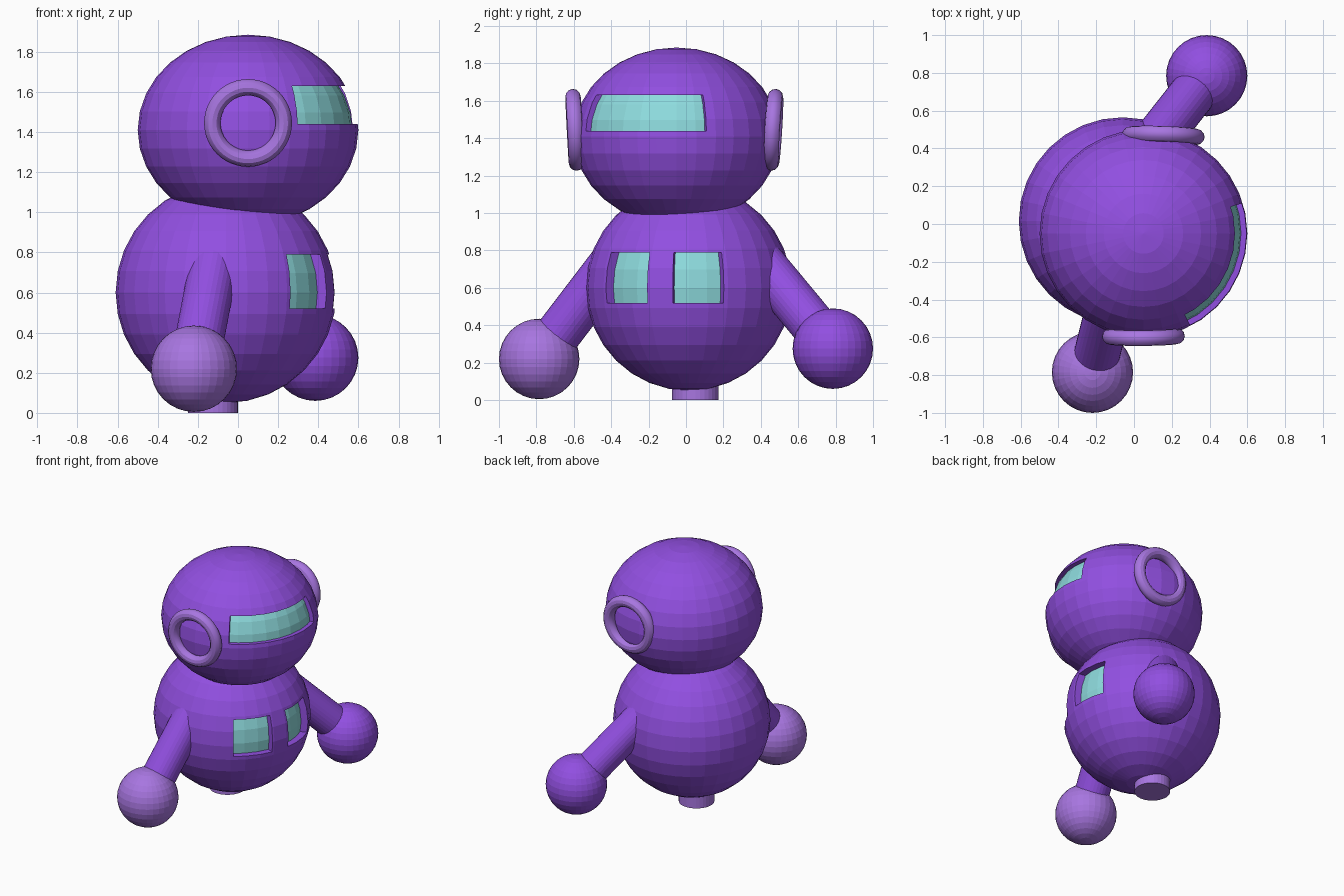
import bpy, bmesh
from math import radians, cos, sin
from mathutils import Vector

cube = bpy.data.objects.get("Cube")
if cube:
    bpy.data.objects.remove(cube, do_unlink=True)


def material(name, rgb):
    m = bpy.data.materials.new(name)
    m.use_nodes = True
    m.diffuse_color = (*rgb, 1)
    m.node_tree.nodes["Principled BSDF"].inputs["Base Color"].default_value = (*rgb, 1)
    return m


PURPLE = material("purple", (0.285, 0.078, 0.75))
LILAC = material("light purple", (0.39, 0.18, 0.75))
TEAL = material("teal glass", (0.27, 0.71, 0.73))


def finish(name, mat):
    ob = bpy.context.object
    ob.name = name
    if mat:
        ob.data.materials.append(mat)
    return ob


def ball(name, centre, radius, mat, height=None):
    bpy.ops.mesh.primitive_uv_sphere_add(segments=32, ring_count=16, radius=1, location=centre)
    ob = finish(name, mat)
    ob.scale = (radius, radius, height or radius)
    return ob


def rod(name, start, end, radius, mat):
    start, end = Vector(start), Vector(end)
    axis = end - start
    bpy.ops.mesh.primitive_cylinder_add(vertices=32, radius=radius, depth=axis.length,
                                        location=(start + end) / 2)
    ob = finish(name, mat)
    ob.rotation_euler = axis.to_track_quat('Z', 'Y').to_euler()
    return ob


def sector(centre, a0, a1, z0, z1, inner=0.38, outer=0.75, steps=12):
    """Curved block around a vertical axis, used to cut a window."""
    angles = [radians(a0 + (a1 - a0) * i / steps) for i in range(steps + 1)]
    bm = bmesh.new()
    rim = [(outer, a) for a in angles] + [(inner, a) for a in reversed(angles)]
    verts = [bm.verts.new((centre[0] + r * cos(a), centre[1] + r * sin(a), z0)) for r, a in rim]
    base = bm.faces.new(verts)
    top = bmesh.ops.extrude_face_region(bm, geom=[base])["geom"]
    bmesh.ops.translate(bm, vec=(0, 0, z1 - z0),
                        verts=[v for v in top if isinstance(v, bmesh.types.BMVert)])
    bmesh.ops.recalc_face_normals(bm, faces=bm.faces)
    me = bpy.data.meshes.new("cutter")
    bm.to_mesh(me)
    bm.free()
    ob = bpy.data.objects.new("cutter", me)
    ob.hide_render = True
    bpy.context.collection.objects.link(ob)
    return ob


def boolean(ob, cutter, operation):
    mod = ob.modifiers.new("cut", 'BOOLEAN')
    mod.operation, mod.object, mod.solver = operation, cutter, 'EXACT'
    bpy.context.view_layer.update()
    bpy.context.view_layer.objects.active = ob
    bpy.ops.object.modifier_apply(modifier=mod.name)


def window(name, shell, centre, span, z0, z1, radius, height):
    """Cut a recess into a shell and set curved glass at its bottom."""
    cutter = sector(centre, *span, z0, z1)
    boolean(shell, cutter, 'DIFFERENCE')
    boolean(ball(name, centre, radius, TEAL, height), cutter, 'INTERSECT')
    bpy.data.objects.remove(cutter, do_unlink=True)


# Body with two chest windows
BODY = (-0.06, 0.015, 0.6)
body = ball("body", BODY, 0.55, PURPLE)
window("chest_window_right", body, BODY, (-54, -24), 0.52, 0.79, 0.5, 0.5)
window("chest_window_left", body, BODY, (-9, 20), 0.52, 0.79, 0.5, 0.5)

# Flattened head with a wide visor
HEAD = (0.05, -0.05, 1.41)
head = ball("head", HEAD, 0.55, PURPLE, 0.475)
window("visor", head, HEAD, (-63, 17), 1.44, 1.63, 0.52, 0.447)

# Ear rings, leaning slightly outward at the top
for name, spot, lean, turn in (("ear_ring_right", (0.05, -0.595, 1.445), 93, 0.5),
                               ("ear_ring_left", (0.155, 0.467, 1.445), 86.5, -2)):
    bpy.ops.mesh.primitive_torus_add(major_radius=0.178, minor_radius=0.041, major_segments=48,
                                     minor_segments=12, location=spot,
                                     rotation=(radians(lean), 0, radians(turn)))
    finish(name, LILAC)
    bpy.ops.object.shade_smooth_by_angle()

# Arms run from inside the body to round hands
for side, hand, shoulder, mat in (
        ("right", (-0.22, -0.785, 0.22), (-0.115, -0.365, 0.77), LILAC),
        ("left", (0.385, 0.785, 0.275), (0.07, 0.385, 0.757), PURPLE)):
    rod(f"arm_{side}", hand, shoulder, 0.122, PURPLE)
    ball(f"hand_{side}", hand, 0.215, mat)

# Short foot peg
rod("foot", (-0.125, 0.05, 0), (-0.125, 0.05, 0.22), 0.125, LILAC)
